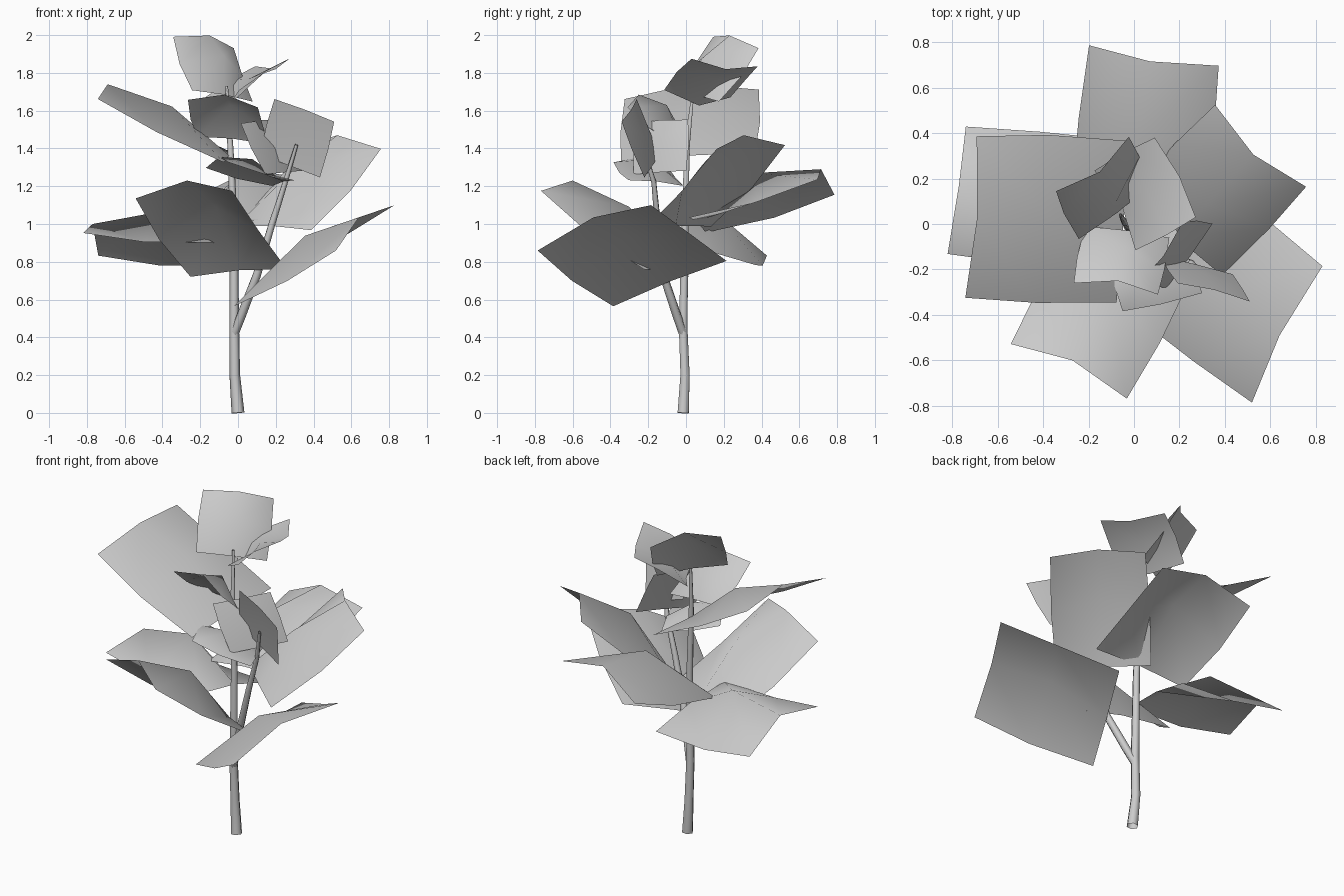
import bpy
import bmesh
from mathutils import Vector

cube = bpy.data.objects.get("Cube")
if cube:
    bpy.data.objects.remove(cube)

# Single plain grey for stems and leaves
grey = bpy.data.materials.new("plain_grey")
grey.use_nodes = True
colour = (0.6, 0.6, 0.6, 1)
grey.diffuse_color = colour
grey.node_tree.nodes["Principled BSDF"].inputs["Base Color"].default_value = colour

# Leaf rows: position along leaf, width, rib height and edge height (in droops)
LEAF_ROWS = ((0, 1, -0.8, -1), (0.52, 1.04, 0.8, -1.25), (1, 1, 0, -1))


def add_object(name, data):
    obj = bpy.data.objects.new(name, data)
    bpy.context.collection.objects.link(obj)
    data.materials.append(grey)
    return obj


def stem(name, points):
    """Tapered hollow six-sided tube; each point is x, y, z, radius."""
    curve = bpy.data.curves.new(name, "CURVE")
    curve.dimensions = "3D"
    curve.bevel_depth = 1
    curve.bevel_resolution = 1
    spline = curve.splines.new("POLY")
    spline.points.add(len(points) - 1)
    for point, (x, y, z, radius) in zip(spline.points, points):
        point.co = (x, y, z, 1)
        point.radius = radius
    spline.use_smooth = True
    return add_object(name, curve)


def leaf(name, base, tip, side, droop):
    """Square leaf card, domed in the middle and tucked in at its base."""
    base, tip, side = Vector(base), Vector(tip), Vector(side)
    normal = side.cross(tip - base).normalized()
    if normal.z < 0:
        normal = -normal
    bm = bmesh.new()
    rows = []
    for t, width, rib, edge in LEAF_ROWS:
        centre = base.lerp(tip, t)
        rows.append([bm.verts.new(centre + side * s * width
                                  + normal * (droop * edge if s else abs(droop) * rib))
                     for s in (-1, 0, 1)])
    for lower, upper in zip(rows, rows[1:]):
        for i in range(2):
            face = bm.faces.new((lower[i], lower[i + 1], upper[i + 1], upper[i]))
            face.smooth = True
    bmesh.ops.recalc_face_normals(bm, faces=bm.faces)
    bm.normal_update()
    if sum(f.normal.z for f in bm.faces) < 0:
        bmesh.ops.reverse_faces(bm, faces=bm.faces)
    mesh = bpy.data.meshes.new(name)
    bm.to_mesh(mesh)
    bm.free()
    return add_object(name, mesh)


# Main stem and its side branch
stem("main_stem", [(0, -.015, 0, .034), (-.017, -.005, .2, .028),
                   (-.02, -.015, .45, .026), (-.022, -.005, 1, .021),
                   (-.04, .005, 1.4, .016), (-.06, .04, 1.73, .007)])
stem("side_branch", [(-.02, -.015, .42, .024), (.02, -.05, .52, .024),
                     (.1, -.12, .73, .022), (.18, -.15, 1, .018),
                     (.25, -.17, 1.22, .014), (.31, -.23, 1.42, .009)])

# Large lower leaves
leaf("back_left_leaf", (.155, -.085, 1.04), (.525, .305, 1.47), (.2, -.18, -.01), .08)
leaf("back_leaf", (-.01, .035, 1.09), (.07, .715, 1.29), (.285, -.045, .04), .1)
leaf("upper_right_leaf", (-.025, .005, 1.405), (-.69, .025, 1.74), (.025, .355, .025), .06)
leaf("front_left_leaf", (.1, -.09, .74), (.64, -.49, 1.035), (.155, .3, .12), .065)
leaf("front_leaf", (.02, -.055, .815), (-.27, -.6, 1.23), (.255, -.12, .02), .09)
leaf("lower_right_leaf", (-.08, .11, .95), (-.77, .17, 1.0), (.04, .28, -.06), .11)

# Small leaves on the stem tip
leaf("top_leaf", (-.05, .02, 1.715), (-.15, .23, 1.998), (.16, .12, -.03), .06)
leaf("top_left_leaf", (-.065, .065, 1.655), (.2, .21, 1.82), (.09, -.175, .02), -.04)
leaf("top_front_leaf", (-.02, 0, 1.49), (-.07, -.25, 1.685), (.185, -.025, -.02), .06)

# Small leaves on the branch tip
leaf("branch_outer_leaf", (.28, -.17, 1.31), (.355, -.29, 1.605), (.158, -.04, -.06), .012)
leaf("branch_front_leaf", (.25, -.15, 1.26), (-.1, -.23, 1.355), (.06, -.145, .015), .045)
leaf("branch_inner_leaf", (.26, -.15, 1.28), (.13, -.14, 1.55), (.1, .14, .01), .02)
